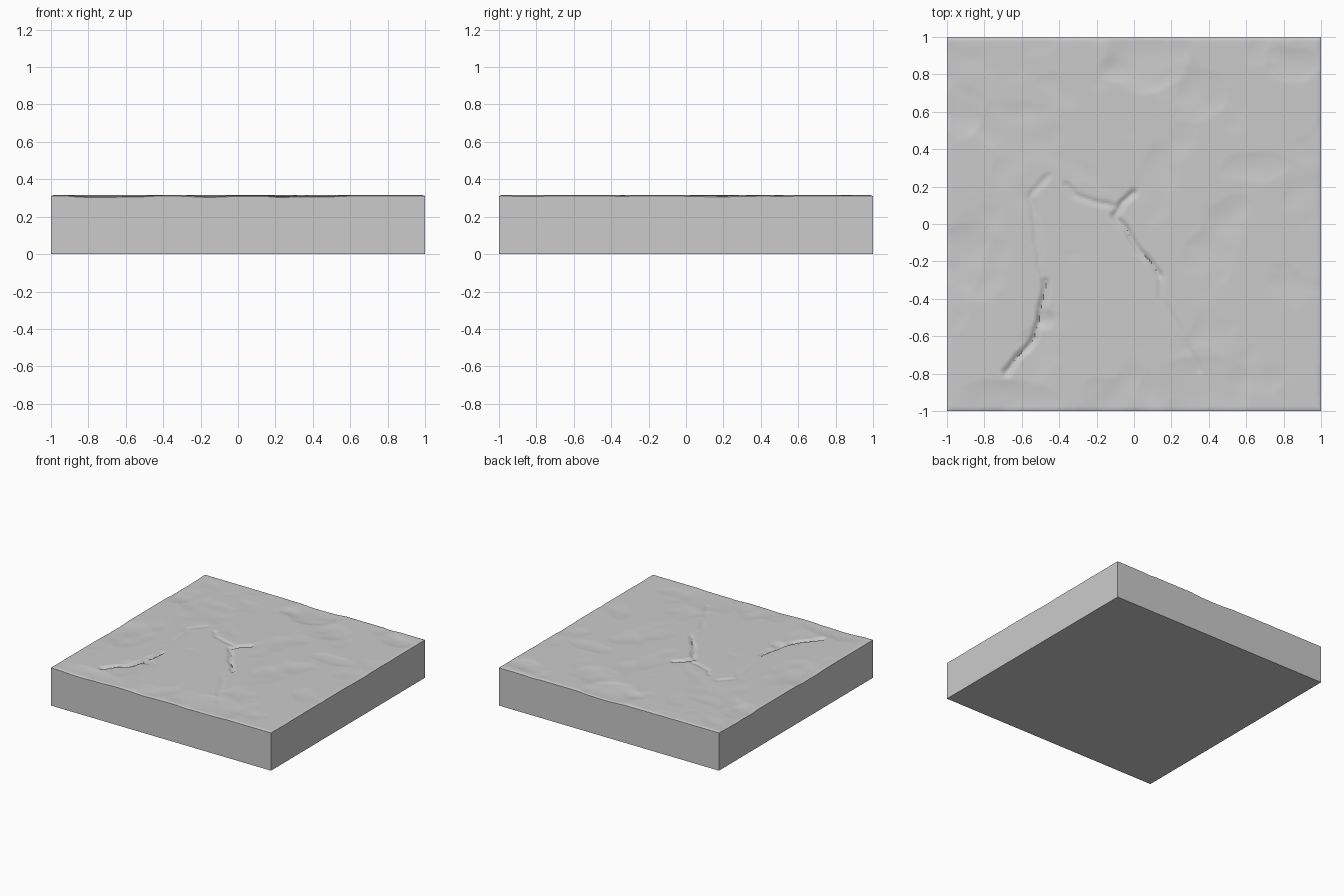
import bpy, bmesh, math
from mathutils import Vector, noise

if "Cube" in bpy.data.objects:
    bpy.data.objects.remove(bpy.data.objects["Cube"])

TOP = 0.313
N = 170

# Crack paths: points, depth, half width
cracks = [
    ([(-0.46, 0.26), (-0.55, 0.15), (-0.52, -0.1), (-0.48, -0.3)], 0.007, 0.025),
    ([(-0.48, -0.3), (-0.49, -0.52), (-0.57, -0.66), (-0.68, -0.79)], 0.018, 0.028),
    ([(-0.36, 0.2), (-0.32, 0.15), (-0.1, 0.09)], 0.009, 0.025),
    ([(0.01, 0.17), (-0.06, 0.12), (-0.1, 0.04), (0.02, -0.13), (0.14, -0.27)], 0.016, 0.025),
    ([(0.14, -0.27), (0.14, -0.4), (0.24, -0.57), (0.35, -0.78)], 0.006, 0.025),
]
# Worn patches: x, y, radius x, radius y, depth
dents = [(0.05, 0.9, 0.24, 0.2, 0.014), (-0.7, -0.95, 0.3, 0.12, 0.008),
         (0.35, -0.9, 0.3, 0.2, 0.007), (-0.92, 0.6, 0.12, 0.15, 0.009),
         (0.3, 0.7, 0.2, 0.15, 0.005), (0.65, 0.3, 0.2, 0.08, 0.005),
         (-0.9, -0.15, 0.12, 0.2, 0.006), (-0.47, -0.51, 0.05, 0.06, 0.01),
         (0.85, 0.85, 0.15, 0.1, 0.007)]


def segment_distance(p, a, b):
    a, b = Vector(a), Vector(b)
    d = b - a
    t = max(0, min(1, (p - a).dot(d) / d.length_squared))
    return (p - a - d * t).length


def height(x, y):
    # Shallow weathering with flat plateaus
    n = noise.noise(Vector((x * 3, y * 3, 4.2)))
    n += 0.5 * noise.noise(Vector((x * 8, y * 8, 1.7)))
    z = TOP + 0.003 - 0.009 * max(0, n - 0.1)
    for cx, cy, rx, ry, depth in dents:
        wobble = 0.35 * noise.noise(Vector((x * 7, y * 7, 9)))
        r = math.hypot((x - cx) / rx, (y - cy) / ry) + wobble
        if r < 1:
            z -= depth * (1 - r * r if r > 0 else 1)
    # Carved cracks
    p = Vector((x + 0.02 * noise.noise(Vector((x * 9, y * 9, 0))),
                y + 0.02 * noise.noise(Vector((x * 9, y * 9, 5)))))
    cut = 0
    for pts, depth, w in cracks:
        d = min(segment_distance(p, a, b) for a, b in zip(pts, pts[1:]))
        cut = max(cut, depth * (1 - d / w))
    # Softened rim
    e = max(0, 1 - (1 - max(abs(x), abs(y))) / 0.02)
    return z - cut - 0.006 * e * e


# Stone slab: detailed top, straight sides, flat base
bm = bmesh.new()
bmesh.ops.create_grid(bm, x_segments=N, y_segments=N, size=1)
for v in bm.verts:
    v.co.z = height(v.co.x, v.co.y)
rim = [e for e in bm.edges if e.is_boundary]
new = bmesh.ops.extrude_edge_only(bm, edges=rim)["geom"]
for v in new:
    if isinstance(v, bmesh.types.BMVert):
        v.co.z = 0
base = [e for e in bm.edges if e.is_boundary]
bmesh.ops.contextual_create(bm, geom=base)
bmesh.ops.recalc_face_normals(bm, faces=bm.faces)
mesh = bpy.data.meshes.new("stone_slab")
bm.to_mesh(mesh)
bm.free()
slab = bpy.data.objects.new("stone_slab", mesh)
bpy.context.collection.objects.link(slab)
bpy.context.view_layer.objects.active = slab
slab.select_set(True)
bpy.ops.object.shade_smooth_by_angle(angle=math.radians(40))
